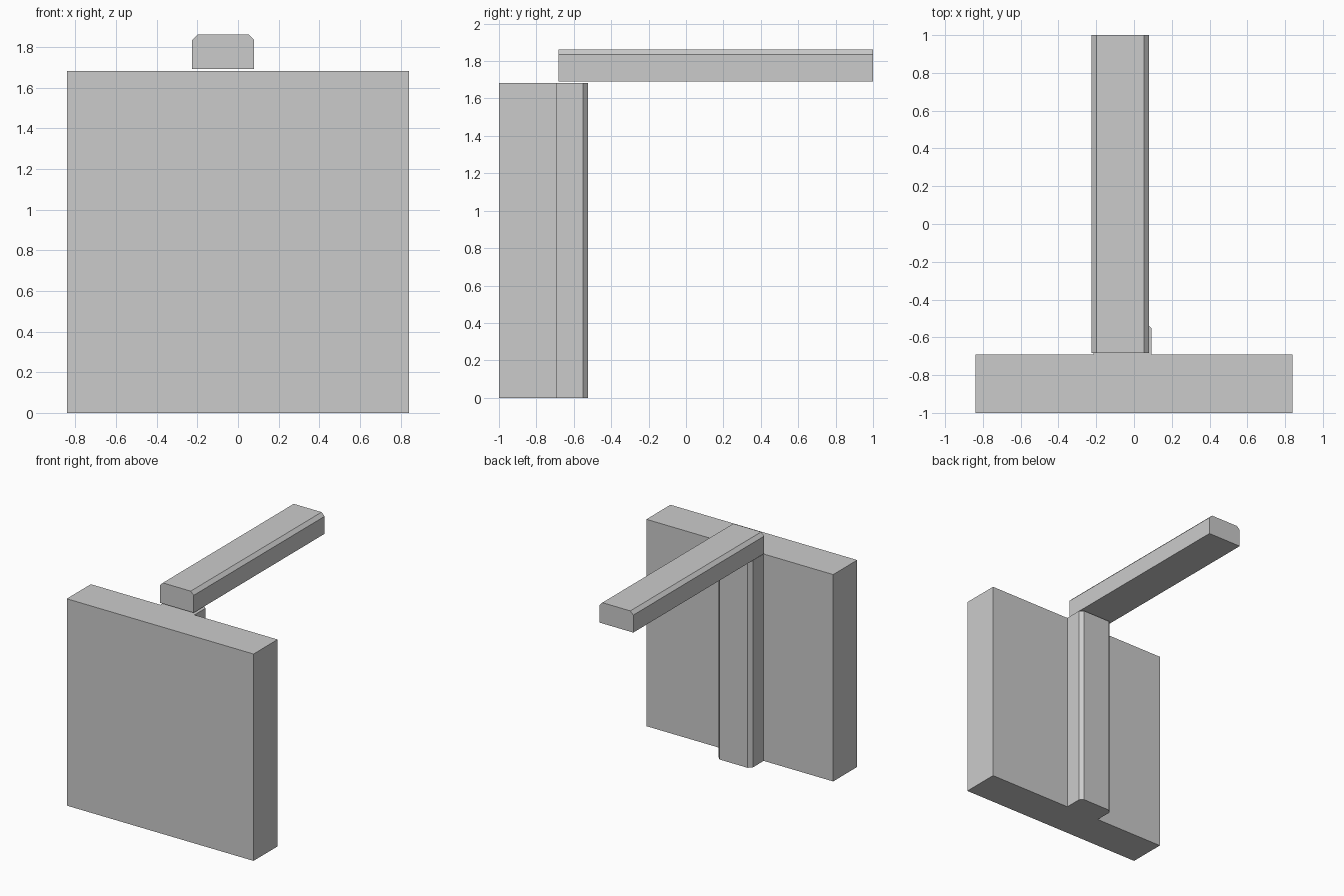
import bpy, bmesh
from mathutils import Vector

if "Cube" in bpy.data.objects:
    bpy.data.objects.remove(bpy.data.objects["Cube"])


def extrude_profile(name, points, direction):
    """Closed prism: a planar outline swept along a straight direction."""
    bm = bmesh.new()
    face = bm.faces.new([bm.verts.new(p) for p in points])
    swept = bmesh.ops.extrude_face_region(bm, geom=[face], use_keep_orig=True)
    verts = [g for g in swept["geom"] if isinstance(g, bmesh.types.BMVert)]
    bmesh.ops.translate(bm, verts=verts, vec=Vector(direction))
    bmesh.ops.recalc_face_normals(bm, faces=bm.faces)
    mesh = bpy.data.meshes.new(name)
    bm.to_mesh(mesh)
    bm.free()
    obj = bpy.data.objects.new(name, mesh)
    bpy.context.collection.objects.link(obj)
    return obj


def chamfered_rib(x0, x1, base, tip, c=0.027):
    """Rib outline with both tip corners cut off."""
    return [(x1, base), (x1, tip - c), (x1 - c, tip),
            (x0 + c, tip), (x0, tip - c), (x0, base)]


# Upright plate with its back rib, one T-shaped plan outline
plate = [(-0.84, -1.0), (0.84, -1.0), (0.84, -0.691)]
plate += chamfered_rib(-0.215, 0.092, -0.691, -0.524)
plate += [(-0.84, -0.691)]
extrude_profile("upright_plate", [(x, y, 0) for x, y in plate], (0, 0, 1.682))

# Horizontal bar reaching backwards just above the plate
bar = chamfered_rib(-0.226, 0.079, 1.692, 1.861)
extrude_profile("top_bar", [(x, -0.682, z) for x, z in bar], (0, 1.682, 0))
